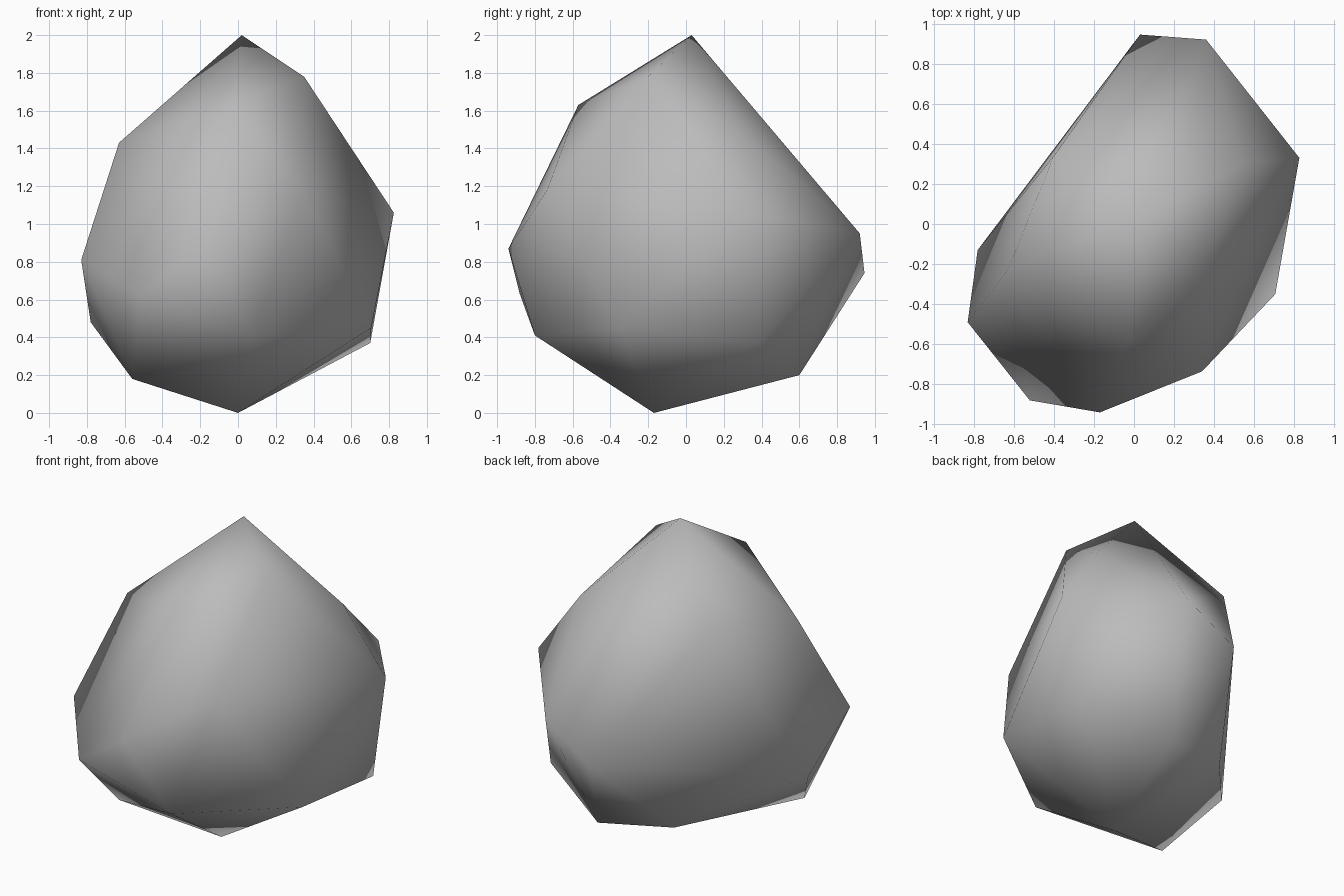
import bpy
import bmesh

# Remove the default object
default = bpy.data.objects.get("Cube")
if default:
    bpy.data.objects.remove(default, do_unlink=True)


def make_material(name, color):
    mat = bpy.data.materials.new(name)
    mat.use_nodes = True
    mat.diffuse_color = color
    mat.node_tree.nodes["Principled BSDF"].inputs["Base Color"].default_value = color
    return mat


def build_hull(name, points, material):
    """Wrap a convex skin around a few corner points."""
    bm = bmesh.new()
    for point in points:
        bm.verts.new(point)
    result = bmesh.ops.convex_hull(bm, input=bm.verts[:])
    loose = [v for v in set(result["geom_interior"] + result["geom_unused"])
             if isinstance(v, bmesh.types.BMVert)]
    bmesh.ops.delete(bm, geom=loose, context="VERTS")
    bmesh.ops.recalc_face_normals(bm, faces=bm.faces[:])
    for face in bm.faces:
        face.smooth = True
    mesh = bpy.data.meshes.new(name)
    bm.to_mesh(mesh)
    bm.free()
    mesh.materials.append(material)
    obj = bpy.data.objects.new(name, mesh)
    bpy.context.collection.objects.link(obj)
    return obj


# Peak and upper shoulders of the boulder
crown = [
    (.02, .03, 2), (.35, -.2, 1.78), (-.03, -.57, 1.63),
    (.54, .3, 1.47), (-.63, -.23, 1.43), (-.4, .34, 1.51),
]

# Widest ring of corners
girth = [
    (.34, -.735, 1.18), (.825, .33, 1.06), (.36, .92, .95),
    (.03, .945, .74), (-.83, -.49, .81), (-.17, -.94, .87),
    (-.52, -.88, .63),
]

# Corners tapering to the underside
base = [
    (-.78, -.13, .48), (.705, -.35, .45), (.7, .38, .37),
    (.08, -.8, .41), (.21, .6, .2), (-.25, .48, .245),
    (-.56, -.41, .18), (0, -.17, 0),
]

stone = make_material("stone_grey", (.5, .5, .5, 1))
build_hull("boulder", crown + girth + base, stone)
